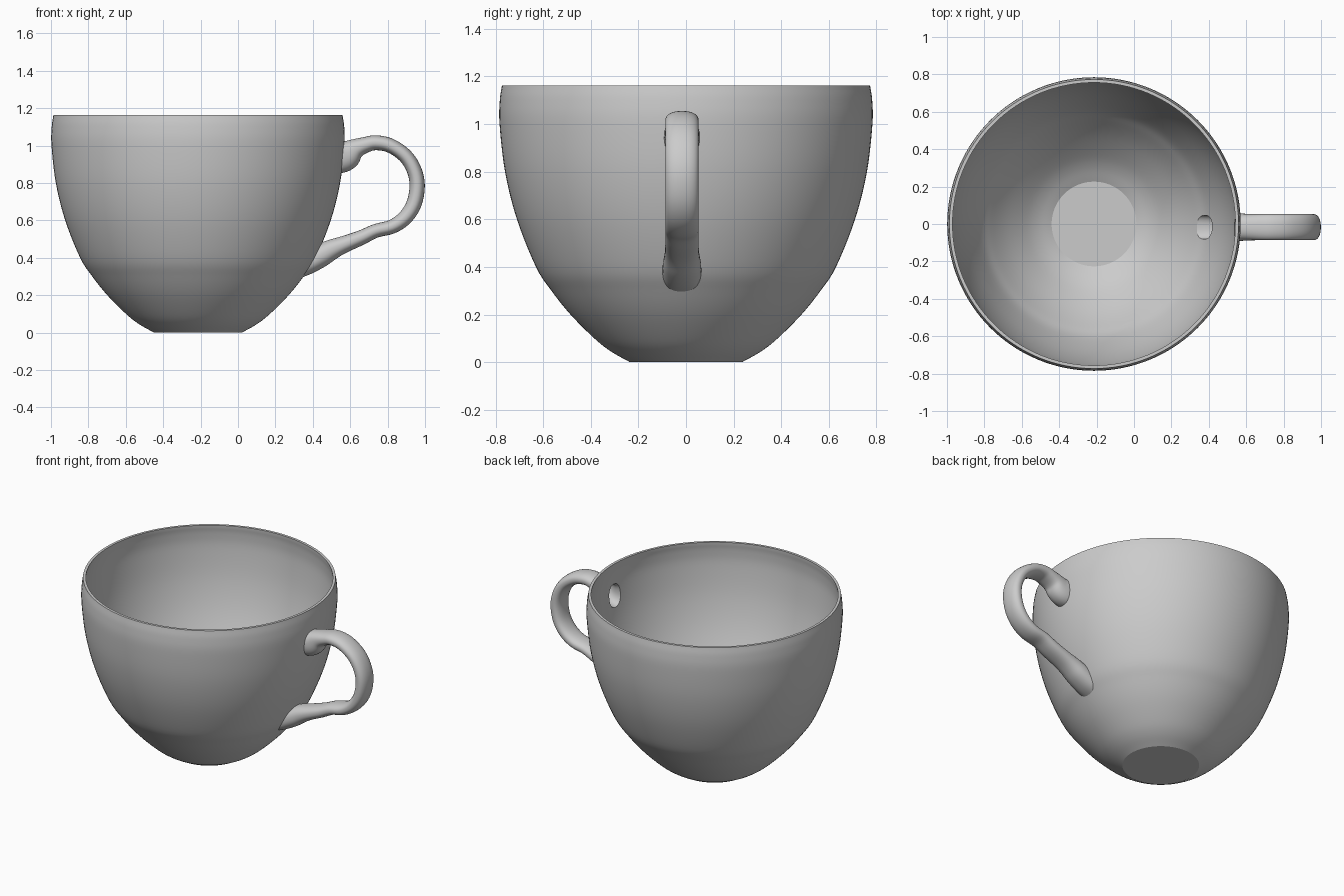
import bpy, bmesh, math
from mathutils import Vector

if "Cube" in bpy.data.objects:
    bpy.data.objects.remove(bpy.data.objects["Cube"])

CX = -0.214      # cup axis
HY = -0.017      # handle centre in y
WALL = 0.018


def smooth(pts, n):
    """Catmull-Rom sampling of tuples of any length."""
    vs = [Vector(p) for p in pts]
    vs = [vs[0] * 2 - vs[1]] + vs + [vs[-1] * 2 - vs[-2]]
    out = []
    for a, b, c, d in zip(vs, vs[1:], vs[2:], vs[3:]):
        for i in range(n):
            t = i / n
            out.append(0.5 * (2 * b + (c - a) * t + (2 * a - 5 * b + 4 * c - d) * t * t
                              + (3 * b - a - 3 * c + d) * t ** 3))
    return out + [vs[-2]]


def solid(name, rings):
    """Closed solid skinned over rings of equal vertex count."""
    bm = bmesh.new()
    rows = [[bm.verts.new(p) for p in r] for r in rings]
    n = len(rows[0])
    for a, b in zip(rows, rows[1:]):
        for i in range(n):
            j = (i + 1) % n
            bm.faces.new((a[i], a[j], b[j], b[i]))
    bm.faces.new(rows[0])
    bm.faces.new(rows[-1])
    bmesh.ops.recalc_face_normals(bm, faces=bm.faces)
    me = bpy.data.meshes.new(name)
    bm.to_mesh(me)
    bm.free()
    ob = bpy.data.objects.new(name, me)
    bpy.context.collection.objects.link(ob)
    return ob


def lathe(name, profile, n=128):
    return solid(name, [[(CX + r * math.cos(2 * math.pi * i / n),
                          r * math.sin(2 * math.pi * i / n), z) for i in range(n)]
                        for r, z in profile])


def tube(name, path, shrink, n=40):
    """Rounded tube; path items are x, z, half thickness, half width."""
    rings = []
    for k, p in enumerate(path):
        q0, q1 = path[max(k - 1, 0)], path[min(k + 1, len(path) - 1)]
        t = Vector((q1[0] - q0[0], q1[1] - q0[1])).normalized()
        nx, nz = -t.y, t.x
        ring = []
        for i in range(n):
            a = 2 * math.pi * (i + 0.5) / n
            c, s = math.cos(a), math.sin(a)
            u = math.copysign(abs(c) ** 0.88, c) * (p[2] - shrink)
            v = math.copysign(abs(s) ** 0.88, s) * (p[3] - shrink)
            ring.append((p[0] + nx * u, HY + v, p[1] + nz * u))
        rings.append(ring)
    return solid(name, rings)


def boolean(ob, other, op):
    m = ob.modifiers.new(op.lower(), 'BOOLEAN')
    m.object, m.operation, m.solver = other, op, 'EXACT'
    bpy.context.view_layer.objects.active = ob
    bpy.ops.object.modifier_apply(modifier=m.name)
    bpy.data.objects.remove(other)


# Bowl profile (radius, height) and its inward offset
outer = smooth([(.235, 0), (.315, .045), (.385, .1), (.485, .2), (.565, .3), (.63, .4),
                (.71, .6), (.76, .8), (.783, 1.0), (.782, 1.1), (.773, 1.162)], 5)
inner = []
for k, p in enumerate(outer):
    t = (outer[min(k + 1, len(outer) - 1)] - outer[max(k - 1, 0)]).normalized()
    inner.append((p.x - t.y * WALL, p.y + t.x * WALL))
inner[-1] = (.756, 1.162)
inner.append((.754, 1.25))

# Handle path: x, z, half thickness, half width
handle_path = smooth([
    (.47, .943, .095, .076), (.55, .946, .093, .075), (.59, .956, .08, .072),
    (.632, .984, .054, .07), (.68, 1.003, .043, .07), (.735, 1.015, .04, .07),
    (.813, 1.0, .039, .07), (.893, .946, .039, .07), (.941, .871, .04, .07),
    (.958, .786, .041, .07), (.941, .689, .041, .07), (.893, .614, .04, .07),
    (.823, .566, .038, .07), (.737, .544, .037, .07), (.657, .507, .04, .07),
    (.561, .469, .046, .071), (.50, .443, .055, .074), (.44, .41, .062, .08),
    (.37, .37, .06, .082), (.31, .335, .05, .08)], 4)

# Cup: bowl with a hollow handle opening into it
cup = lathe("cup", outer)
boolean(cup, tube("handle", handle_path, 0), 'UNION')
boolean(cup, lathe("bowl_cavity", inner), 'DIFFERENCE')
boolean(cup, tube("handle_cavity", handle_path, WALL), 'DIFFERENCE')

mat = bpy.data.materials.new("plain grey")
mat.diffuse_color = (0.6, 0.6, 0.6, 1)
mat.use_nodes = True
mat.node_tree.nodes["Principled BSDF"].inputs["Base Color"].default_value = mat.diffuse_color
cup.data.materials.clear()
cup.data.materials.append(mat)
for f in cup.data.polygons:
    f.material_index = 0

bpy.ops.object.select_all(action='DESELECT')
cup.select_set(True)
bpy.context.view_layer.objects.active = cup
bpy.ops.object.shade_smooth_by_angle(angle=math.radians(22))
